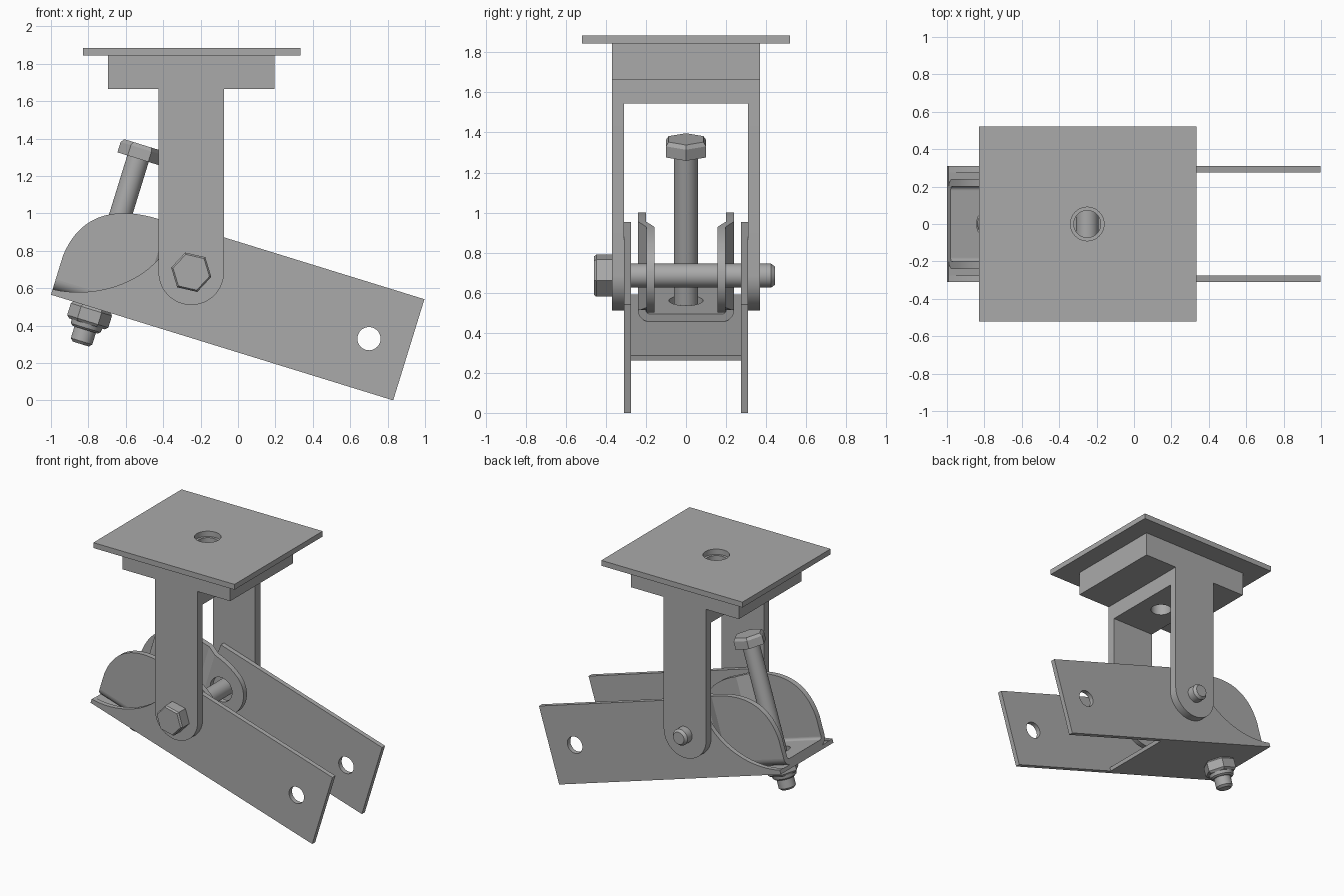
import bpy, bmesh, math
from mathutils import Matrix, Vector, geometry

if "Cube" in bpy.data.objects:
    bpy.data.objects.remove(bpy.data.objects["Cube"])

steel = bpy.data.materials.new("grey_steel")
steel.use_nodes = True
steel.diffuse_color = (0.4, 0.4, 0.4, 1)
steel.node_tree.nodes["Principled BSDF"].inputs["Base Color"].default_value = (0.4, 0.4, 0.4, 1)


def frame(a, b, origin):
    """Matrix whose local x and y run along a and b."""
    m = Matrix((a, b, a.cross(b))).transposed().to_4x4()
    m.translation = origin
    return m


X, Y, Z = Vector((1, 0, 0)), Vector((0, 1, 0)), Vector((0, 0, 1))
TILT = math.atan2(0.565, 1.83)
U = Vector((math.cos(TILT), 0, -math.sin(TILT)))    # along the arm
V = Vector((math.sin(TILT), 0, math.cos(TILT)))     # across the arm
ORIGIN = Vector((-1, 0, 0.565))
FRONT = frame(X, Z, Vector())
PLAN = frame(X, Y, Vector())
ARM_SIDE = frame(U, V, ORIGIN)
ARM_PLAN = frame(U, Y, ORIGIN)
ARM_SECTION = frame(Y, V, ORIGIN)
PIVOT = (-0.25, 0.685)
PIVOT_ARM = (0.681, 0.336)


def arc(c, r, start, end, n=24):
    return [(c[0] + r * math.cos(math.radians(start + (end - start) * i / n)),
             c[1] + r * math.sin(math.radians(start + (end - start) * i / n)))
            for i in range(n + 1)]


def circle(c, r):
    return arc(c, r, 0, 360, 40)[:-1]


def bezier(*p, n=20):
    return [tuple(q) for q in geometry.interpolate_bezier(*[Vector(a) for a in p], n)]


def rect(x0, x1, y0, y1):
    return [(x0, y0), (x1, y0), (x1, y1), (x0, y1)]


def finish(name, bm, matrix):
    bmesh.ops.remove_doubles(bm, verts=bm.verts, dist=1e-4)
    bmesh.ops.recalc_face_normals(bm, faces=bm.faces)
    bm.transform(matrix)
    mesh = bpy.data.meshes.new(name)
    bm.to_mesh(mesh)
    bm.free()
    mesh.materials.append(steel)
    ob = bpy.data.objects.new(name, mesh)
    bpy.context.collection.objects.link(ob)
    bpy.ops.object.select_all(action='DESELECT')
    ob.select_set(True)
    bpy.context.view_layer.objects.active = ob
    bpy.ops.object.shade_smooth_by_angle(angle=math.radians(25))
    return ob


def plate(name, matrix, w0, w1, outline, *holes, shape=None):
    """Extrude a flat outline with holes between depths w0 and w1."""
    curve = bpy.data.curves.new(name, 'CURVE')
    curve.dimensions = '2D'
    curve.fill_mode = 'BOTH'
    curve.extrude = abs(w1 - w0) / 2
    for loop in (outline, *holes):
        spline = curve.splines.new('POLY')
        spline.points.add(len(loop) - 1)
        for point, co in zip(spline.points, loop):
            point.co = (co[0], co[1], 0, 1)
        spline.use_cyclic_u = True
    temp = bpy.data.objects.new("temp", curve)
    bpy.context.collection.objects.link(temp)
    mesh = bpy.data.meshes.new_from_object(temp.evaluated_get(bpy.context.evaluated_depsgraph_get()))
    bm = bmesh.new()
    bm.from_mesh(mesh)
    bpy.data.objects.remove(temp)
    bpy.data.curves.remove(curve)
    bpy.data.meshes.remove(mesh)
    bmesh.ops.remove_doubles(bm, verts=bm.verts, dist=1e-4)
    bmesh.ops.translate(bm, verts=bm.verts, vec=(0, 0, (w0 + w1) / 2))
    if shape:
        shape(bm)
    return finish(name, bm, matrix)


def turned(name, matrix, rings, sides=32, turn=0):
    """Stack of (radius, height) rings about local z, capped at both ends."""
    bm = bmesh.new()
    loops = []
    for r, h in rings:
        angles = [turn + math.tau * i / sides for i in range(sides)]
        loops.append([bm.verts.new((r * math.cos(a), r * math.sin(a), h)) for a in angles])
    for low, high in zip(loops, loops[1:]):
        for i in range(sides):
            j = (i + 1) % sides
            bm.faces.new((low[i], low[j], high[j], high[i]))
    bm.faces.new(loops[0])
    bm.faces.new(loops[-1])
    return finish(name, bm, matrix)


# Mounting plate, block and fork bridge share one vertical hole
centre = (PIVOT[0], 0)
plate("mounting_plate", PLAN, 1.845, 1.885, rect(-0.83, 0.335, -0.52, 0.52), circle(centre, 0.09))
plate("mounting_block", PLAN, 1.665, 1.845, rect(-0.695, 0.195, -0.37, 0.37), circle(centre, 0.072))
plate("fork_bridge", PLAN, 1.545, 1.665, rect(-0.425, -0.075, -0.31, 0.31), circle(centre, 0.072))

# Arm outline with its scooped end, and the cheek outline with its round pivot end
arm_outline = ([(0, 0), (1.915, 0), (1.915, 0.566), (0.522, 0.566)]
               + bezier((0.51, 0.40), (0.46, 0.22), (0.25, 0.05), (0, 0.03)))
cheek_outline = ([(0, 0.087)]
                 + bezier((0, 0.22), (0.02, 0.43), (0.15, 0.545), (0.4, 0.556))
                 + bezier((0.48, 0.556), (0.58, 0.556), (0.68, 0.545), (0.765, 0.5), n=10)
                 + arc(PIVOT_ARM, 0.185, 60, -110)
                 + [(0.5, 0.1), (0.46, 0.087)])

for side, s in (("left", 1), ("right", -1)):
    # Fork leg: straight strap with a round foot
    plate(side + "_fork_leg", FRONT, -0.31 * s, -0.37 * s,
          [(-0.425, 1.665)] + arc(PIVOT, 0.175, 180, 360) + [(-0.075, 1.665)])
    # Arm side plate
    plate(side + "_arm_plate", ARM_SIDE, -0.275 * s, -0.31 * s,
          arm_outline, circle((1.694, 0.277), 0.062))

    # Cheek, stepped inwards towards the pivot
    def step_in(bm, s=s):
        for u in (0.48, 0.56):
            bmesh.ops.bisect_plane(bm, geom=bm.verts[:] + bm.edges[:] + bm.faces[:],
                                   plane_co=(u, 0, 0), plane_no=(1, 0, 0))
        for v in bm.verts:
            v.co.z += s * 0.042 * min(1, max(0, (v.co.x - 0.48) / 0.08))

    plate(side + "_cheek", ARM_SIDE, -0.2 * s, -0.24 * s, cheek_outline,
          circle(PIVOT_ARM, 0.09), shape=step_in)
    # Rounded bend joining cheek to saddle floor
    bend = arc((0.18, 0.087), 0.06, 0, -90, 10) + arc((0.18, 0.087), 0.02, -90, 0, 10)
    plate(side + "_saddle_bend", ARM_SECTION, 0, 0.46, [(s * y, v) for y, v in bend])

# Floors under the arm and the saddle, drilled for the long bolt
bolt_hole = circle((0.23, 0), 0.085)
plate("arm_floor", ARM_PLAN, 0, 0.027, rect(0, 1.03, -0.275, 0.275), bolt_hole)
plate("saddle_floor", ARM_PLAN, 0.027, 0.067, rect(0, 0.46, -0.18, 0.18), bolt_hole)

# Pivot bolt running front to back
pivot_frame = frame(Z, X, Vector((PIVOT[0], 0, PIVOT[1])))
turned("pivot_bolt_shaft", pivot_frame, [(0.06, -0.38), (0.06, 0.425), (0.045, 0.445)])
turned("pivot_bolt_head", pivot_frame, [(0.1, -0.46), (0.11, -0.448), (0.11, -0.37)], 6, math.radians(43))

# Long bolt standing square to the arm, with its nut
bolt_frame = frame(U, Y, ORIGIN + U * 0.23)
turned("long_bolt_shaft", bolt_frame, [(0.045, -0.205), (0.06, -0.19), (0.06, 0.85)])
turned("long_bolt_head", bolt_frame, [(0.115, 0.832), (0.115, 0.89), (0.1, 0.91)], 6)
turned("nut", bolt_frame, [(0.1, -0.092), (0.115, -0.078), (0.115, -0.012), (0.105, 0)], 6)
turned("nut_collar", bolt_frame, [(0.07, -0.125), (0.082, -0.115), (0.088, -0.085)])
